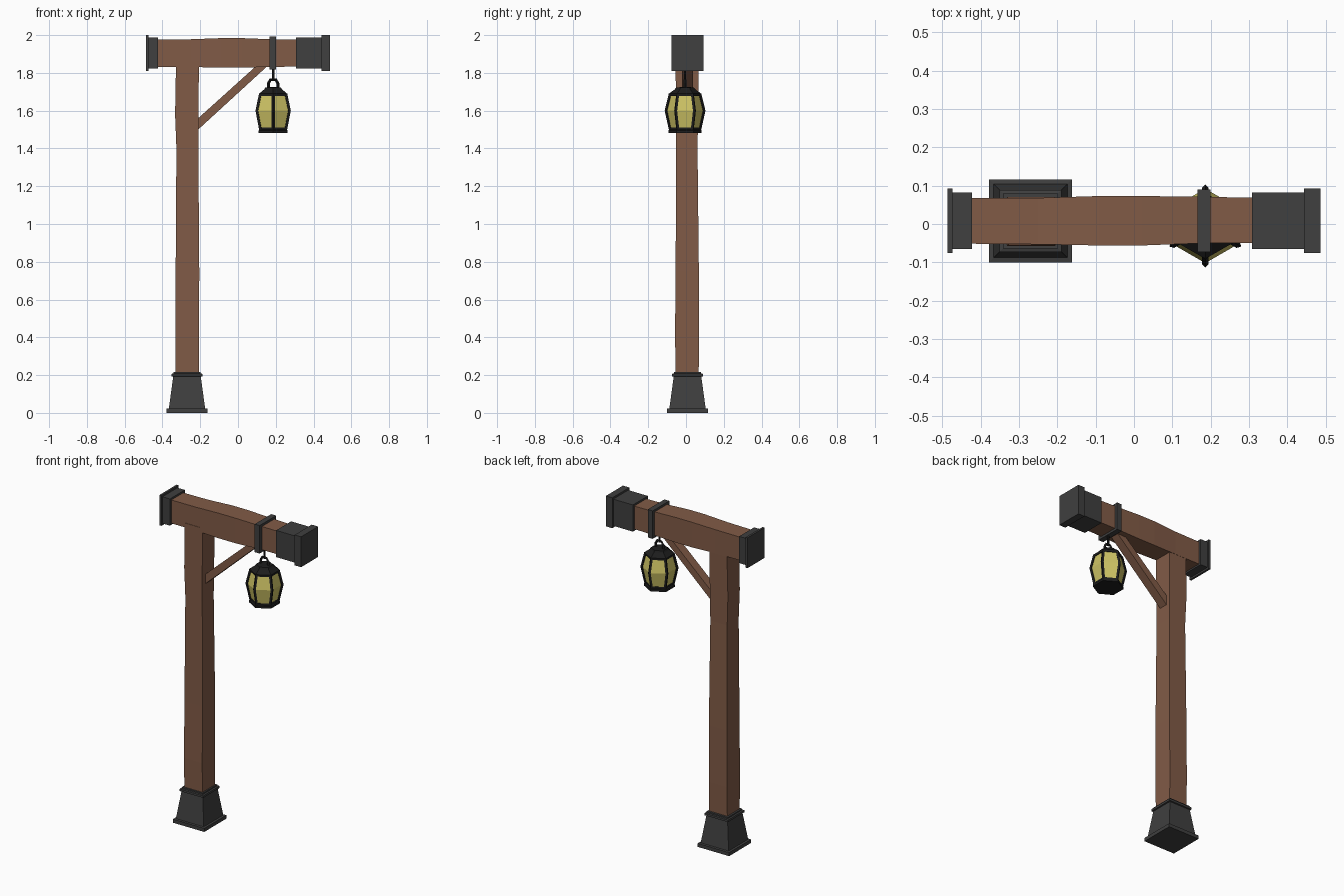
import bpy, bmesh, math
from mathutils import Vector

if "Cube" in bpy.data.objects:
    bpy.data.objects.remove(bpy.data.objects["Cube"])


def material(name, rgb):
    m = bpy.data.materials.new(name)
    m.diffuse_color = (*rgb, 1)
    m.use_nodes = True
    m.node_tree.nodes["Principled BSDF"].inputs["Base Color"].default_value = m.diffuse_color
    return m


WOOD = material("wood", (0.22, 0.105, 0.062))
IRON = material("iron", (0.05, 0.05, 0.05))
BLACK = material("black_iron", (0.012, 0.012, 0.012))
GLASS = material("yellow_glass", (0.62, 0.55, 0.13))


def loft(name, rings, mat):
    """Skin a stack of equal-length point rings and cap both ends."""
    bm = bmesh.new()
    vs = [[bm.verts.new(p) for p in r] for r in rings]
    n = len(rings[0])
    for a, b in zip(vs, vs[1:]):
        for i in range(n):
            j = (i + 1) % n
            bm.faces.new((a[i], a[j], b[j], b[i]))
    bm.faces.new(vs[0][::-1])
    bm.faces.new(vs[-1])
    bmesh.ops.recalc_face_normals(bm, faces=bm.faces)
    me = bpy.data.meshes.new(name)
    bm.to_mesh(me)
    bm.free()
    me.materials.append(mat)
    ob = bpy.data.objects.new(name, me)
    bpy.context.collection.objects.link(ob)
    return ob


def rect_z(x0, x1, y0, y1, z):
    return [(x0, y0, z), (x1, y0, z), (x1, y1, z), (x0, y1, z)]


def rect_x(x, y0, y1, z0, z1):
    return [(x, y0, z0), (x, y1, z0), (x, y1, z1), (x, y0, z1)]


def square(h, z):
    return rect_z(-0.27 - h, -0.27 + h, 0.008 - h, 0.008 + h, z)


LX, LY = 0.186, -0.005   # lantern axis


def hex_point(r, z, i):
    a = math.radians(30 + 60 * i)
    return Vector((LX + r * math.cos(a), LY + r * math.sin(a), z))


def hex_loft(name, profile, mat):
    return loft(name, [[hex_point(r, z, i) for i in range(6)] for r, z in profile], mat)


def rod(name, points, radius, mat, sides=4):
    """Sweep a faceted rod along a polyline."""
    cu = bpy.data.curves.new(name, 'CURVE')
    cu.dimensions = '3D'
    cu.bevel_depth = radius
    cu.bevel_resolution = (sides - 4) // 2
    cu.use_fill_caps = True
    sp = cu.splines.new('POLY')
    sp.points.add(len(points) - 1)
    for p, co in zip(sp.points, points):
        p.co = (*co, 1)
    cu.materials.append(mat)
    ob = bpy.data.objects.new(name, cu)
    bpy.context.collection.objects.link(ob)
    bpy.ops.object.select_all(action='DESELECT')
    ob.select_set(True)
    bpy.context.view_layer.objects.active = ob
    bpy.ops.object.convert(target='MESH')
    for p in bpy.context.object.data.polygons:
        p.use_smooth = False


# Flared iron foot
loft("post_foot", [square(h, z) for h, z in (
    (0.108, 0), (0.108, 0.022), (0.096, 0.024), (0.073, 0.192),
    (0.081, 0.194), (0.081, 0.207), (0.072, 0.209), (0.072, 0.217), (0.062, 0.217))], IRON)

# Hand-hewn post and beam
loft("post", [rect_z(*r) for r in (
    (-0.331, -0.207, -0.053, 0.066, 0.15), (-0.331, -0.206, -0.058, 0.07, 0.40),
    (-0.330, -0.205, -0.055, 0.068, 0.75), (-0.326, -0.210, -0.052, 0.061, 1.40),
    (-0.333, -0.209, -0.053, 0.064, 1.58), (-0.328, -0.207, -0.055, 0.067, 1.86))], WOOD)
loft("beam", [rect_x(*r) for r in (
    (-0.47, -0.051, 0.067, 1.832, 1.976), (-0.25, -0.053, 0.068, 1.831, 1.978),
    (-0.09, -0.056, 0.073, 1.828, 1.984), (0.02, -0.056, 0.073, 1.828, 1.984),
    (0.18, -0.050, 0.071, 1.832, 1.978), (0.44, -0.049, 0.066, 1.834, 1.974))], WOOD)

# Diagonal brace
brace = ((-0.225, 1.487), (0.16, 1.84), (0.10, 1.84), (-0.225, 1.547))
loft("brace", [[(x, y, z) for x, z in brace] for y in (-0.02, 0.036)], WOOD)

# Iron end caps: sleeve stepping out to a flange
for name, a, b, c in (("left_cap", -0.423, -0.474, -0.487), ("right_cap", 0.308, 0.443, 0.487)):
    inner, outer = (-0.065, 0.082, 1.822, 1.988), (-0.076, 0.092, 1.811, 2.0)
    loft(name, [rect_x(a, *inner), rect_x(b, *inner), rect_x(b, *outer), rect_x(c, *outer)], IRON)

# Strap round the beam and the hanging rod
loft("beam_strap", [rect_x(x, -0.073, 0.09, 1.818, 1.992) for x in (0.166, 0.2)], IRON)
rod("hanger_rod", [(LX, LY, 1.83), (LX, LY, 1.757)], 0.007, BLACK, 6)

# Lantern handle
rod("lantern_handle", [(LX + x, LY, z) for x, z in (
    (-0.027, 1.695), (-0.025, 1.745), (-0.014, 1.764),
    (0.014, 1.764), (0.025, 1.745), (0.027, 1.695))], 0.008, BLACK)

# Lantern body
hex_loft("lantern_glass", [(0.076, 1.5), (0.097, 1.6), (0.075, 1.69)], GLASS)
hex_loft("lantern_base", [(0.088, 1.483), (0.088, 1.496), (0.08, 1.499), (0.08, 1.51)], BLACK)
hex_loft("lantern_roof", [(0.084, 1.677), (0.086, 1.69), (0.055, 1.712), (0.048, 1.722), (0.03, 1.724)], BLACK)
for i in range(6):
    rod(f"lantern_bar_{i + 1}", [hex_point(r, z, i) for r, z in (
        (0.076, 1.497), (0.099, 1.6), (0.077, 1.69))], 0.009, BLACK)
